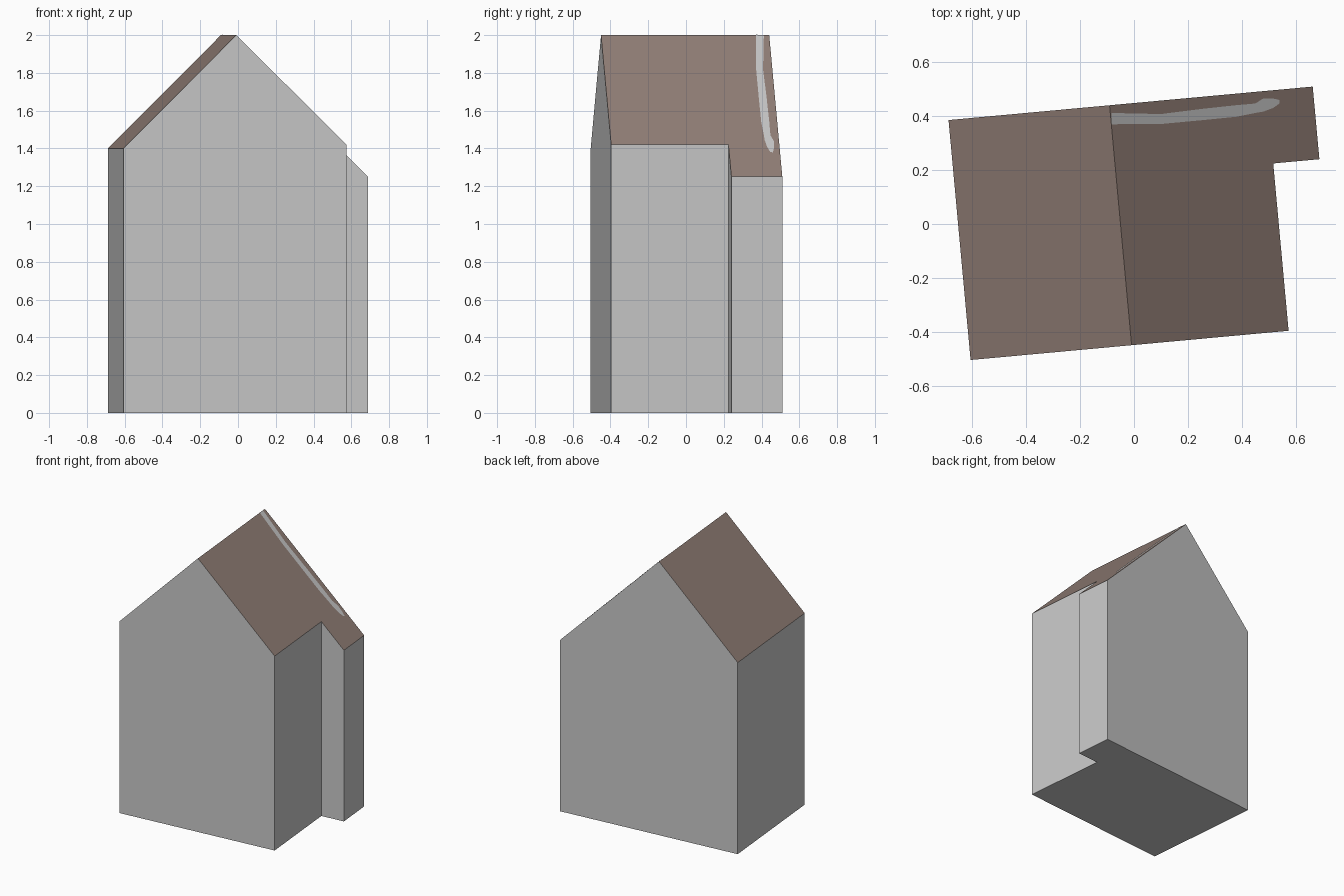
import bpy, bmesh, math
from mathutils import Matrix

if "Cube" in bpy.data.objects:
    bpy.data.objects.remove(bpy.data.objects["Cube"])

ANGLE = math.radians(5.25)      # the house is turned slightly on the ground
RIDGE_X = -0.05
HALF_DEPTH = 0.447


def material(name, rgb):
    m = bpy.data.materials.new(name)
    m.diffuse_color = (*rgb, 1)
    m.use_nodes = True
    m.node_tree.nodes["Principled BSDF"].inputs["Base Color"].default_value = m.diffuse_color
    return m


def roof_height(x):
    slope = 0.99 if x > RIDGE_X else 1.0
    return 2.0 - slope * abs(x - RIDGE_X)


def finish(name, bm, mats):
    bmesh.ops.transform(bm, matrix=Matrix.Rotation(ANGLE, 4, 'Z'), verts=bm.verts)
    mesh = bpy.data.meshes.new(name)
    bm.to_mesh(mesh)
    bm.free()
    for m in mats:
        mesh.materials.append(m)
    obj = bpy.data.objects.new(name, mesh)
    bpy.context.collection.objects.link(obj)
    return obj


wall_grey = material("wall grey", (0.58, 0.58, 0.58))
roof_brown = material("roof brown", (0.29, 0.215, 0.185))

# House: L-shaped footprint split at the ridge, extruded up to the roof slopes
footprint = [(-0.65, -HALF_DEPTH), (0.535, -HALF_DEPTH), (0.535, 0.1765),
             (0.707, 0.1765), (0.707, HALF_DEPTH), (-0.65, HALF_DEPTH)]
bm = bmesh.new()
bm.faces.new([bm.verts.new((x, y, 0)) for x, y in footprint])
bmesh.ops.bisect_plane(bm, geom=bm.verts[:] + bm.edges[:] + bm.faces[:],
                       plane_co=(RIDGE_X, 0, 0), plane_no=(1, 0, 0))
top = bmesh.ops.extrude_face_region(bm, geom=bm.faces[:], use_keep_orig=True)
for v in top["geom"]:
    if isinstance(v, bmesh.types.BMVert):
        v.co.z = roof_height(v.co.x)
bmesh.ops.recalc_face_normals(bm, faces=bm.faces[:])
bm.normal_update()
for f in bm.faces:
    f.material_index = 1 if f.normal.z > 0.2 else 0
finish("house", bm, [wall_grey, roof_brown])

# Pale worn streak lying on the right roof slope: (x, lower y, upper y) as seen from above
streak = [(-0.084, 0.37, 0.412), (0.1, 0.371, 0.408), (0.25, 0.385, 0.427),
          (0.38, 0.398, 0.441), (0.45, 0.412, 0.447), (0.48, 0.417, 0.466),
          (0.515, 0.43, 0.466), (0.54, 0.447, 0.46)]
unturn = Matrix.Rotation(-ANGLE, 4, 'Z')
bm = bmesh.new()
rows = []
for x, low, high in streak:
    row = []
    for y in (low, high):
        p = unturn @ Matrix.Translation((x, y, 0)).translation
        row.append(bm.verts.new((p.x, p.y, roof_height(p.x) + 0.003)))
    rows.append(row)
for a, b in zip(rows, rows[1:]):
    bm.faces.new((a[0], b[0], b[1], a[1]))
finish("roof_streak", bm, [wall_grey])
